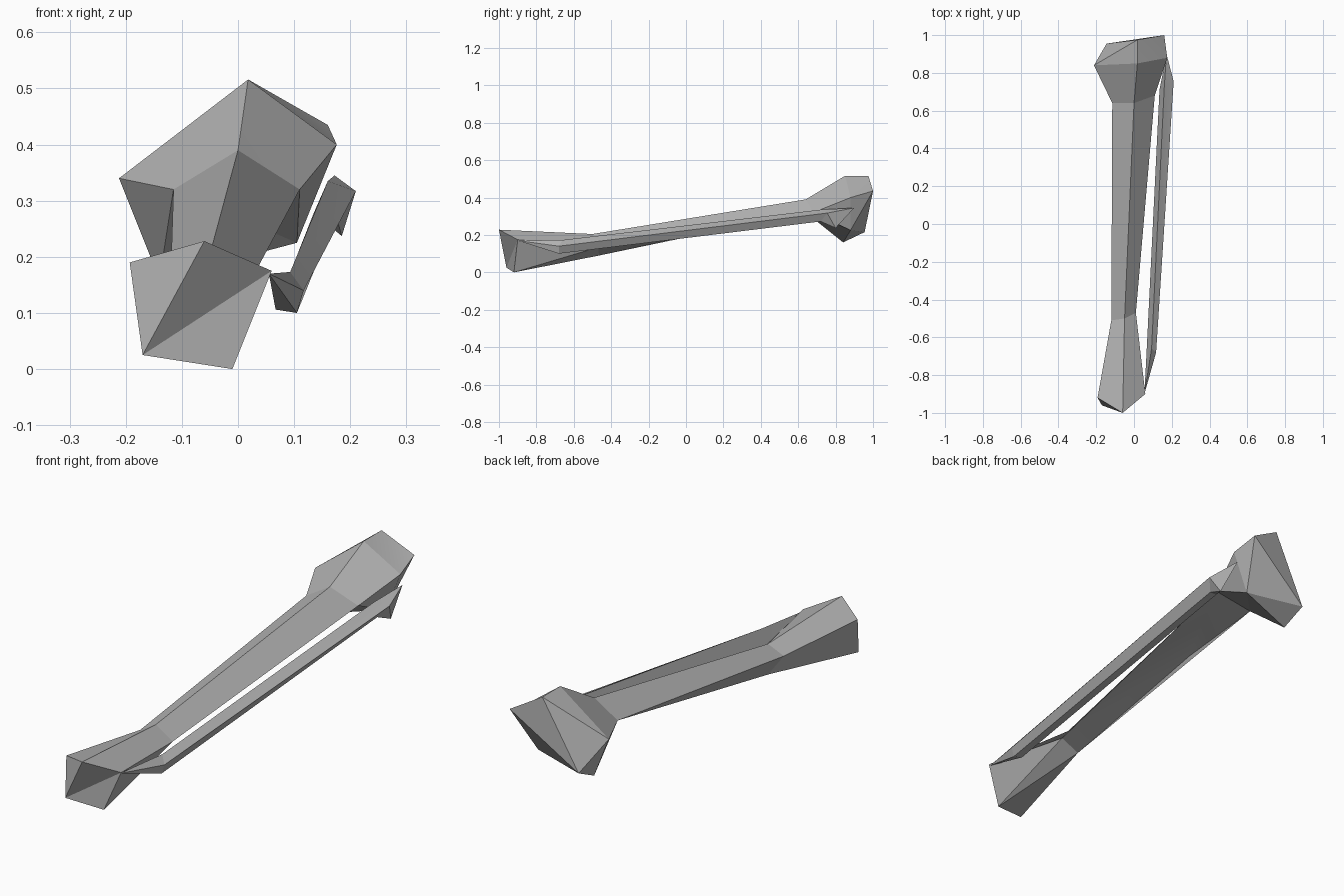
import bpy, bmesh
from mathutils import Vector
from math import radians

cube = bpy.data.objects.get("Cube")
if cube:
    bpy.data.objects.remove(cube, do_unlink=True)

# One plain grey for the bones
grey = bpy.data.materials.new("bone_grey")
grey.use_nodes = True
colour = (0.45, 0.45, 0.45, 1)
grey.diffuse_color = colour
grey.node_tree.nodes["Principled BSDF"].inputs["Base Color"].default_value = colour


def band(ring_a, ring_b):
    """Quads joining two closed rings of named corners."""
    n = len(ring_a)
    return [ring_a[i] + ring_a[(i + 1) % n] + ring_b[(i + 1) % n] + ring_b[i]
            for i in range(n)]


def build_bone(name, corners, faces):
    """Make a closed bone from named corners and faces spelled by corner names."""
    bm = bmesh.new()
    verts = {key: bm.verts.new(Vector(co)) for key, co in corners.items()}
    for face in faces:
        bm.faces.new([verts[key] for key in face])
    bmesh.ops.recalc_face_normals(bm, faces=bm.faces)
    mesh = bpy.data.meshes.new(name)
    bm.to_mesh(mesh)
    bm.free()
    mesh.materials.append(grey)
    obj = bpy.data.objects.new(name, mesh)
    bpy.context.collection.objects.link(obj)
    bpy.ops.object.select_all(action='DESELECT')
    obj.select_set(True)
    bpy.context.view_layer.objects.active = obj
    bpy.ops.object.shade_smooth_by_angle(angle=radians(14))
    return obj


# Shin bone: ankle block, four-sided shaft with a low ridge, flared knee block
ankle = {
    "p": (-.06, -1, .228), "q": (.06, -.9, .175), "r": (-.01, -.92, 0),
    "s": (-.17, -.96, .025), "t": (-.193, -.92, .19),
}
shaft = {
    "N": (-.05, -.5, .205), "O": (.01, -.47, .134),
    "Q": (-.075, -.465, .09), "M": (-.12, -.51, .166),
    "J": (0, .64, .39), "K": (.11, .68, .32),
    "L": (-.085, .27, .25), "I": (-.115, .64, .32),
}
knee = {
    "A": (.018, .85, .516), "B": (.018, .975, .516), "C": (.16, 1, .435),
    "D": (.176, .88, .4), "E": (-.212, .84, .34), "F": (-.145, .955, .215),
    "G": (-.14, .84, .16), "H": (.105, .88, .225),
}
ankle_faces = ["NOqp", "Orq", "OQr", "Qsr", "QMts", "MNpt", "tps", "pqs", "qrs"]
knee_faces = ["IJAE", "JKA", "KDA", "LIK", "KHD", "KIH", "IGH", "IEG",
              "ABE", "BFE", "FGE", "BCF", "CHF", "GFH", "ADB", "DCB", "DHC"]
build_bone("shin_bone", {**ankle, **shaft, **knee},
           ankle_faces + band("NOQM", "JKLI") + knee_faces)

# Calf bone: pointed foot tip, thin shaft, hooked head
calf = {
    "t": (.055, -.9, .17),
    "a": (.093, -.66, .173), "b": (.117, -.68, .14),
    "c": (.105, -.68, .1), "d": (.067, -.67, .106),
    "A": (.16, .72, .335), "B": (.21, .755, .317),
    "C": (.175, .72, .272), "D": (.135, .71, .278),
    "T": (.172, .9, .345), "S": (.185, .8, .237),
}
build_bone("calf_bone", calf,
           ["tab", "tbc", "tcd", "tda"] + band("abcd", "ABCD")
           + ["ABT", "BST", "BCS", "CDS", "DTS", "DAT"])
